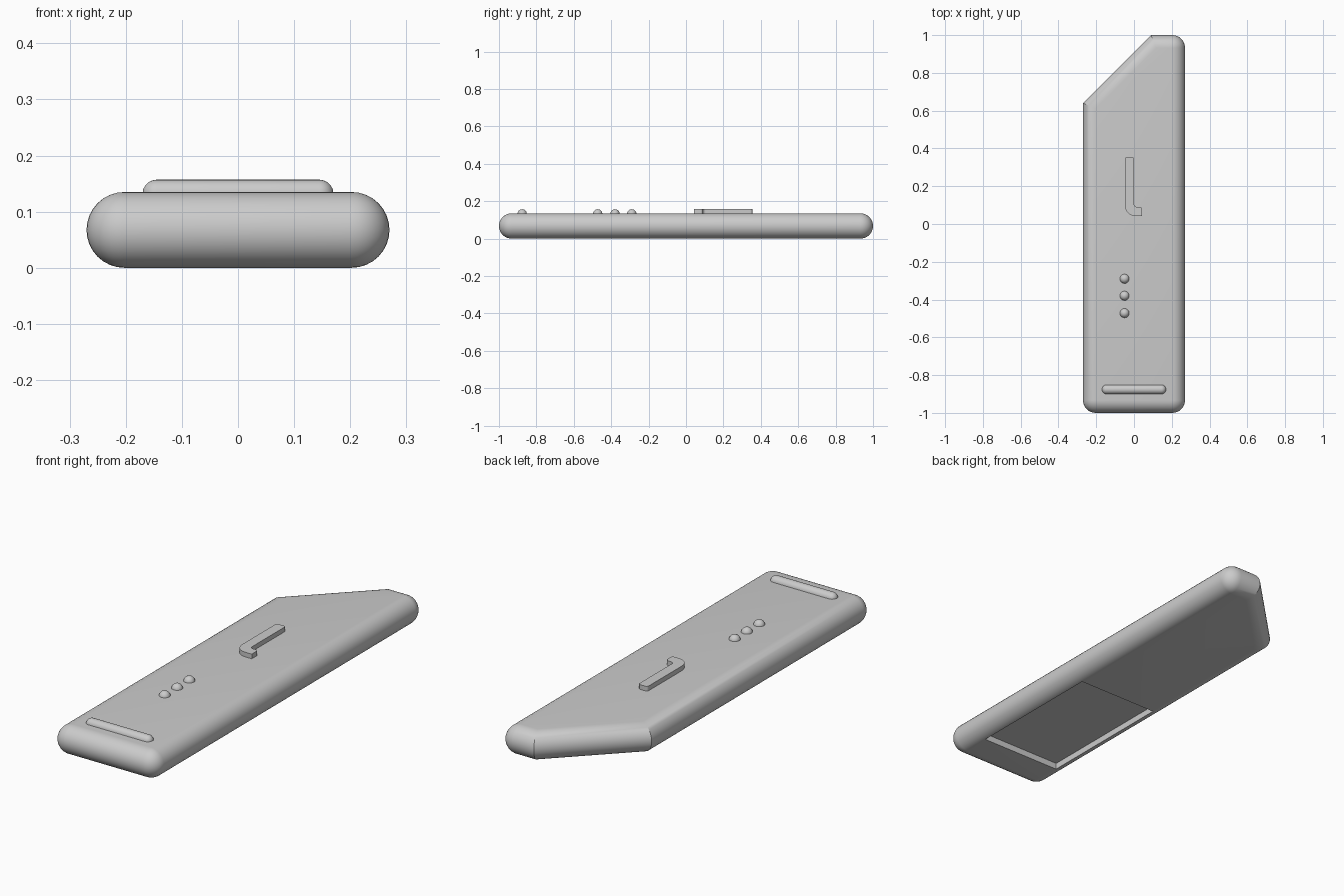
import bpy
import bmesh
from math import sin, cos, pi, radians
from mathutils import Vector, Matrix

if "Cube" in bpy.data.objects:
    bpy.data.objects.remove(bpy.data.objects["Cube"])

grey = bpy.data.materials.new("plain_grey")
grey.use_nodes = True
COLOUR = (0.6, 0.6, 0.6, 1)
grey.diffuse_color = COLOUR
grey.node_tree.nodes["Principled BSDF"].inputs["Base Color"].default_value = COLOUR

R = 0.0675          # edge radius, half the slab height
TOP = 2 * R
HALF_W, HALF_L = 0.27, 1.0
BUMP = 0.025        # radius of raised details
BUMP_Z = 0.157 - BUMP


def finish(name, bm, smooth=True):
    bmesh.ops.remove_doubles(bm, verts=bm.verts, dist=0.0002)
    bmesh.ops.recalc_face_normals(bm, faces=bm.faces)
    mesh = bpy.data.meshes.new(name)
    bm.to_mesh(mesh)
    bm.free()
    obj = bpy.data.objects.new(name, mesh)
    bpy.context.collection.objects.link(obj)
    mesh.materials.append(grey)
    bpy.ops.object.select_all(action='DESELECT')
    obj.select_set(True)
    bpy.context.view_layer.objects.active = obj
    if smooth:
        bpy.ops.object.shade_smooth_by_angle(angle=radians(25))
    return obj


def arc(x, y, start, steps=8):
    """Inner corner point paired with outward directions over a quarter turn."""
    return [(Vector((x, y)), Vector((cos(a), sin(a))))
            for a in (start + pi / 2 * i / steps for i in range(steps + 1))]


def mitre(x, y, angle):
    """Sharp corner of the slanted end, given by its outer point."""
    d = Vector((cos(angle), sin(angle))) / cos(pi / 8)
    return [(Vector((x, y)) - d * R, d)]


# Slab: fully rounded rim, three round corners and a slanted back end
ix, iy = HALF_W - R, HALF_L - R
outline = (arc(-ix, -iy, pi) + arc(ix, -iy, -pi / 2) + arc(ix, iy, 0)
           + mitre(0.09, HALF_L, pi * 5 / 8) + mitre(-HALF_W, 0.64, pi * 7 / 8))
bm = bmesh.new()
rings = []
STEPS = 16
for k in range(STEPS + 1):
    t = -pi / 2 + pi * k / STEPS
    rings.append([bm.verts.new((*(p + d * R * cos(t)), R + R * sin(t)))
                  for p, d in outline])
n = len(outline)
for low, high in zip(rings, rings[1:]):
    for i in range(n):
        j = (i + 1) % n
        bm.faces.new((low[i], low[j], high[j], high[i]))
bm.faces.new(rings[0][::-1])
bm.faces.new(rings[-1])
body = finish("body", bm, smooth=False)

# Shallow battery recess in the underside
bm = bmesh.new()
bmesh.ops.create_cube(bm, size=1, matrix=Matrix.Translation((0, -0.458, 0))
                      @ Matrix.Diagonal((0.42, 0.685, 0.06, 1)))
cutter = finish("recess_cutter", bm, smooth=False)
cutter.hide_render = True
cut = body.modifiers.new("recess", 'BOOLEAN')
cut.operation = 'DIFFERENCE'
cut.solver = 'EXACT'
cut.object = cutter
bpy.ops.object.select_all(action='DESELECT')
body.select_set(True)
bpy.context.view_layer.objects.active = body
bpy.ops.object.modifier_apply(modifier=cut.name)
bpy.data.objects.remove(cutter)
bpy.ops.object.shade_smooth_by_angle(angle=radians(25))

# Three round buttons
for i, y in enumerate((-0.29, -0.38, -0.472)):
    bm = bmesh.new()
    bmesh.ops.create_uvsphere(bm, u_segments=24, v_segments=16, radius=BUMP,
                              matrix=Matrix.Translation((-0.05, y, BUMP_Z)))
    finish(f"button_{i + 1}", bm)

# Long rounded bar near the front: a sphere stretched into a capsule
bm = bmesh.new()
bmesh.ops.create_uvsphere(bm, u_segments=24, v_segments=16, radius=BUMP)
bmesh.ops.rotate(bm, verts=bm.verts, matrix=Matrix.Rotation(pi / 2, 3, 'Y'))
mid = [e for e in bm.edges if all(abs(v.co.x) < 0.0001 for v in e.verts)]
bmesh.ops.split_edges(bm, edges=mid)
for f in bm.faces:
    f.tag = f.calc_center_median().x > 0
for v in bm.verts:
    v.co.x += 0.145 if v.link_faces[0].tag else -0.145
bmesh.ops.bridge_loops(bm, edges=[e for e in bm.edges if e.is_boundary])
bmesh.ops.translate(bm, verts=bm.verts, vec=(0, -0.876, BUMP_Z))
finish("front_bar", bm)


# Raised hook-shaped ridge with a flat top
def curve(x, y, r, start, end, steps=6):
    return [(x + r * cos(a), y + r * sin(a))
            for a in (radians(start + (end - start) * i / steps) for i in range(steps + 1))]


profile = (curve(-0.036, 0.343, 0.012, 180, 90) + curve(-0.012, 0.343, 0.012, 90, 0)
           + curve(0.016, 0.106, 0.016, 180, 270) + curve(0.03, 0.078, 0.012, 90, 0)
           + [(0.042, 0.042)] + curve(0.007, 0.097, 0.055, 270, 180))
bm = bmesh.new()
base = bm.faces.new([bm.verts.new((x, y, TOP - 0.01)) for x, y in profile])
side = bmesh.ops.extrude_face_region(bm, geom=[base])["geom"]
for v in side:
    if isinstance(v, bmesh.types.BMVert):
        v.co.z = 0.157
# the extrusion keeps the base face, so the ridge stays closed
finish("raised_hook", bm)
